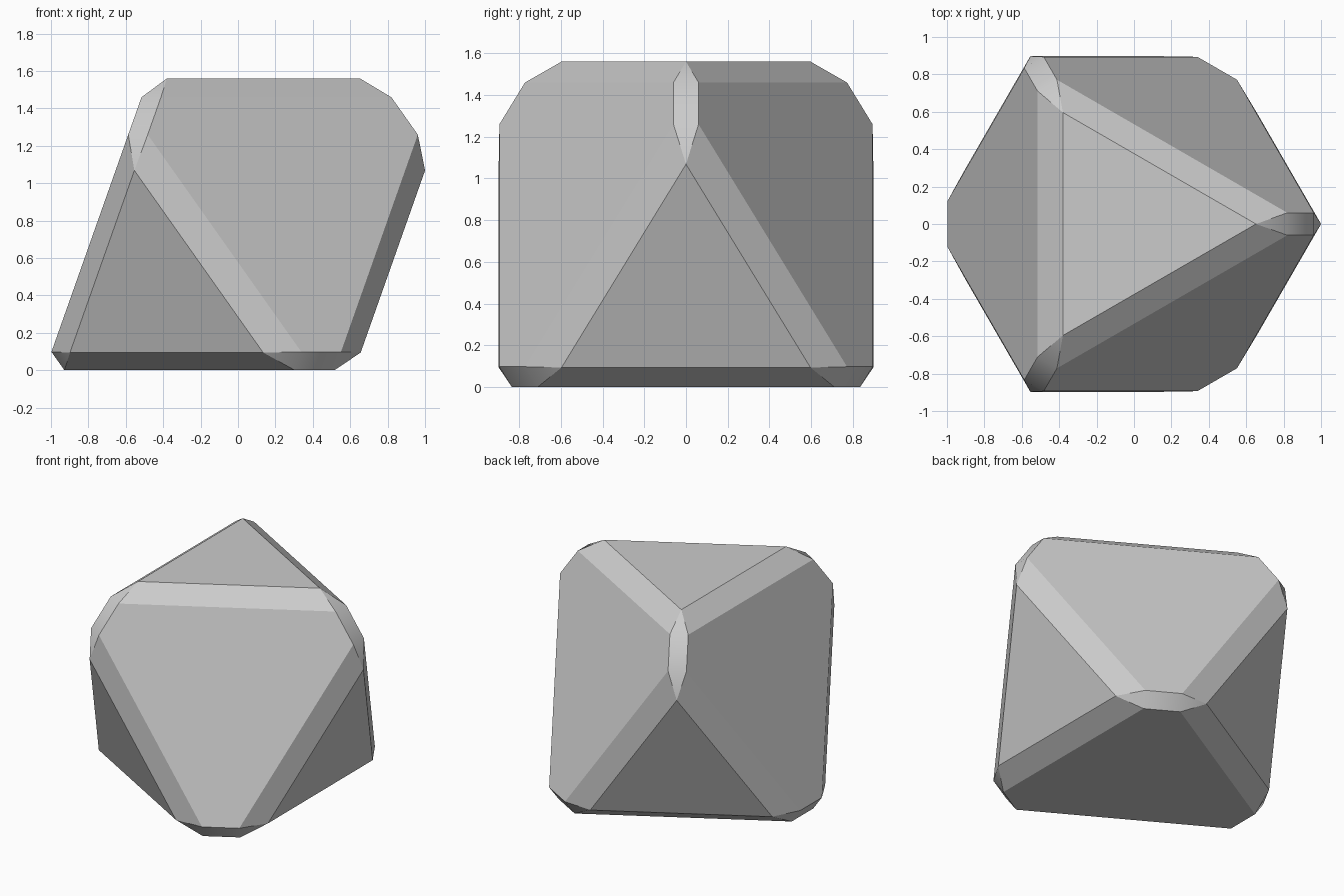
import bpy
import bmesh
from mathutils import Matrix, Vector

cube = bpy.data.objects.get("Cube")
if cube:
    bpy.data.objects.remove(cube, do_unlink=True)

# Plain grey finish
grey = bpy.data.materials.new("light grey")
grey.use_nodes = True
colour = (0.6, 0.6, 0.6, 1.0)
grey.diffuse_color = colour
grey.node_tree.nodes["Principled BSDF"].inputs["Base Color"].default_value = colour

# Corner points of one rounded tip: the triangle corner, then the hexagon corners
TIP = [(1.056, 0.213, 0.213), (1.135, 0.129, 0.044), (1.135, 0.044, 0.129)]
EVEN_FLIPS = [(1, 1, 1), (1, -1, -1), (-1, 1, -1), (-1, -1, 1)]

# Rest the solid on a hexagonal face, with one tip pointing along +x
stand = Matrix((Vector((2, -1, -1)).normalized(),
                Vector((0, 1, -1)).normalized(),
                Vector((1, 1, 1)).normalized())).to_4x4()
place = Matrix.Translation((-0.036, 0, 0.704)) @ stand

# Repeat the tip by tetrahedral symmetry and wrap the points in a hull
bm = bmesh.new()
for point in TIP:
    for turn in range(3):
        turned = point[turn:] + point[:turn]
        for flips in EVEN_FLIPS:
            bm.verts.new([c * s for c, s in zip(turned, flips)])
bmesh.ops.convex_hull(bm, input=bm.verts[:])
bmesh.ops.dissolve_limit(bm, angle_limit=0.05, verts=bm.verts[:], edges=bm.edges[:])
bmesh.ops.recalc_face_normals(bm, faces=bm.faces[:])

# Smooth only the small tip patches; main faces and edge bevels stay flat
for face in bm.faces:
    face.smooth = face.calc_area() < 0.06

bm.transform(place)
mesh = bpy.data.meshes.new("bevelled_octahedron")
bm.to_mesh(mesh)
bm.free()
mesh.materials.append(grey)
solid = bpy.data.objects.new("bevelled_octahedron", mesh)
bpy.context.collection.objects.link(solid)
